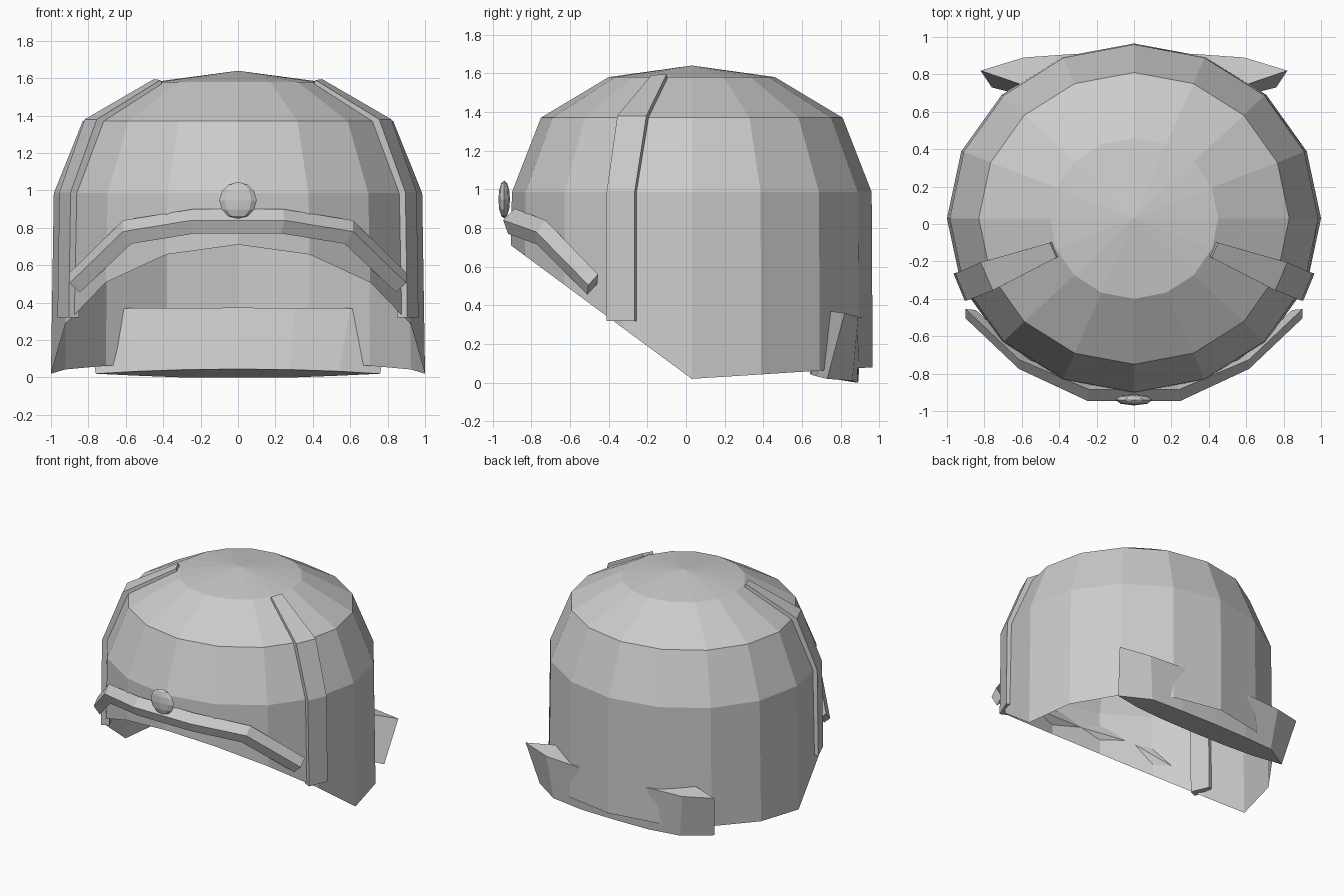
import bpy, bmesh, math
from mathutils import Vector

if "Cube" in bpy.data.objects:
    bpy.data.objects.remove(bpy.data.objects["Cube"])


def finish(name, bm, fix=True):
    bmesh.ops.remove_doubles(bm, verts=bm.verts, dist=0.0005)
    if fix:
        bmesh.ops.recalc_face_normals(bm, faces=bm.faces)
    me = bpy.data.meshes.new(name)
    bm.to_mesh(me)
    bm.free()
    ob = bpy.data.objects.new(name, me)
    bpy.context.collection.objects.link(ob)
    return ob


def loft(name, sections):
    """Closed solid through a row of four-point sections."""
    bm = bmesh.new()
    rows = [[bm.verts.new(p) for p in s] for s in sections]
    for a, b in zip(rows, rows[1:]):
        for i in range(4):
            j = (i + 1) % 4
            bm.faces.new((a[i], a[j], b[j], b[i]))
    bm.faces.new(rows[0])
    bm.faces.new(rows[-1])
    return finish(name, bm)


def flip(section):
    return [(-x, y, z) for x, y, z in section]


def mirrored(half):
    """Sections from the right tip to the middle, continued to the left tip."""
    return half + [flip(s) for s in reversed(half)]


# Helmet shell: 16-sided open dome with a rim raised at the front
SIDES, CY = 16, 0.03
bm = bmesh.new()
rings = []
for rx, ry, z in [(1.0, 0.935, None), (0.985, 0.93, 0.985),
                  (0.83, 0.78, 1.37), (0.45, 0.43, 1.58)]:
    ring = []
    for i in range(SIDES):
        a = 2 * math.pi * i / SIDES
        y = ry * math.sin(a)
        rim = 0.02 - 0.738 * y if y < 0 else 0.02 + 0.064 * y
        ring.append(bm.verts.new((rx * math.cos(a), CY + y, rim if z is None else z)))
    rings.append(ring)
for a, b in zip(rings, rings[1:]):
    for i in range(SIDES):
        j = (i + 1) % SIDES
        bm.faces.new((a[i], a[j], b[j], b[i]))
apex = bm.verts.new((0, CY, 1.64))
for i in range(SIDES):
    bm.faces.new((rings[-1][i], rings[-1][(i + 1) % SIDES], apex))
finish("helmet_shell", bm, False)

# Brow bar: back top, front top, front bottom, back bottom
loft("brow_bar", mirrored([
    [(0.90, -0.455, 0.56), (0.90, -0.505, 0.505), (0.845, -0.51, 0.455), (0.845, -0.46, 0.51)],
    [(0.615, -0.725, 0.84), (0.615, -0.775, 0.78), (0.57, -0.77, 0.715), (0.57, -0.72, 0.775)],
    [(0.24, -0.885, 0.90), (0.25, -0.945, 0.84), (0.23, -0.92, 0.77), (0.23, -0.86, 0.83)],
]))

# Brow stud
bm = bmesh.new()
bmesh.ops.create_uvsphere(bm, u_segments=8, v_segments=6, radius=1)
for v in bm.verts:
    v.co = Vector((v.co.x * 0.1, v.co.y * 0.03 - 0.94, v.co.z * 0.098 + 0.947))
finish("brow_stud", bm)

# Side straps: flat bands that follow the dome, (back edge, front edge)
edges = [((0.965, -0.265, 0.32), (0.905, -0.41, 0.32)),
         ((0.955, -0.265, 0.99), (0.895, -0.41, 0.99)),
         ((0.82, -0.205, 1.38), (0.755, -0.355, 1.38)),
         ((0.45, -0.10, 1.595), (0.415, -0.18, 1.59))]
centre = Vector((0, CY, 0.6))
strap = []
for b, f in edges:
    inner = [tuple(centre + (Vector(p) - centre) * 0.94) for p in (f, b)]
    strap.append([b, f] + [(x, y, p[2] if p[2] < 1 else z)
                           for (x, y, z), p in zip(inner, (f, b))])
loft("side_strap_right", strap)
loft("side_strap_left", [flip(s) for s in strap])

# Neck guard: crescent block, its pointed ends poke through the shell
loft("neck_guard", mirrored([
    [(0.82, 0.82, 0.36), (0.82, 0.82, 0.36), (0.76, 0.73, 0.02), (0.76, 0.73, 0.02)],
    [(0.60, 0.745, 0.37), (0.59, 0.89, 0.34), (0.55, 0.86, 0.01), (0.54, 0.675, 0.033)],
    [(0.30, 0.715, 0.372), (0.31, 0.91, 0.34), (0.29, 0.885, 0.0), (0.28, 0.647, 0.042)],
    [(0, 0.71, 0.373), (0, 0.915, 0.34), (0, 0.89, 0.0), (0, 0.64, 0.045)],
]))
